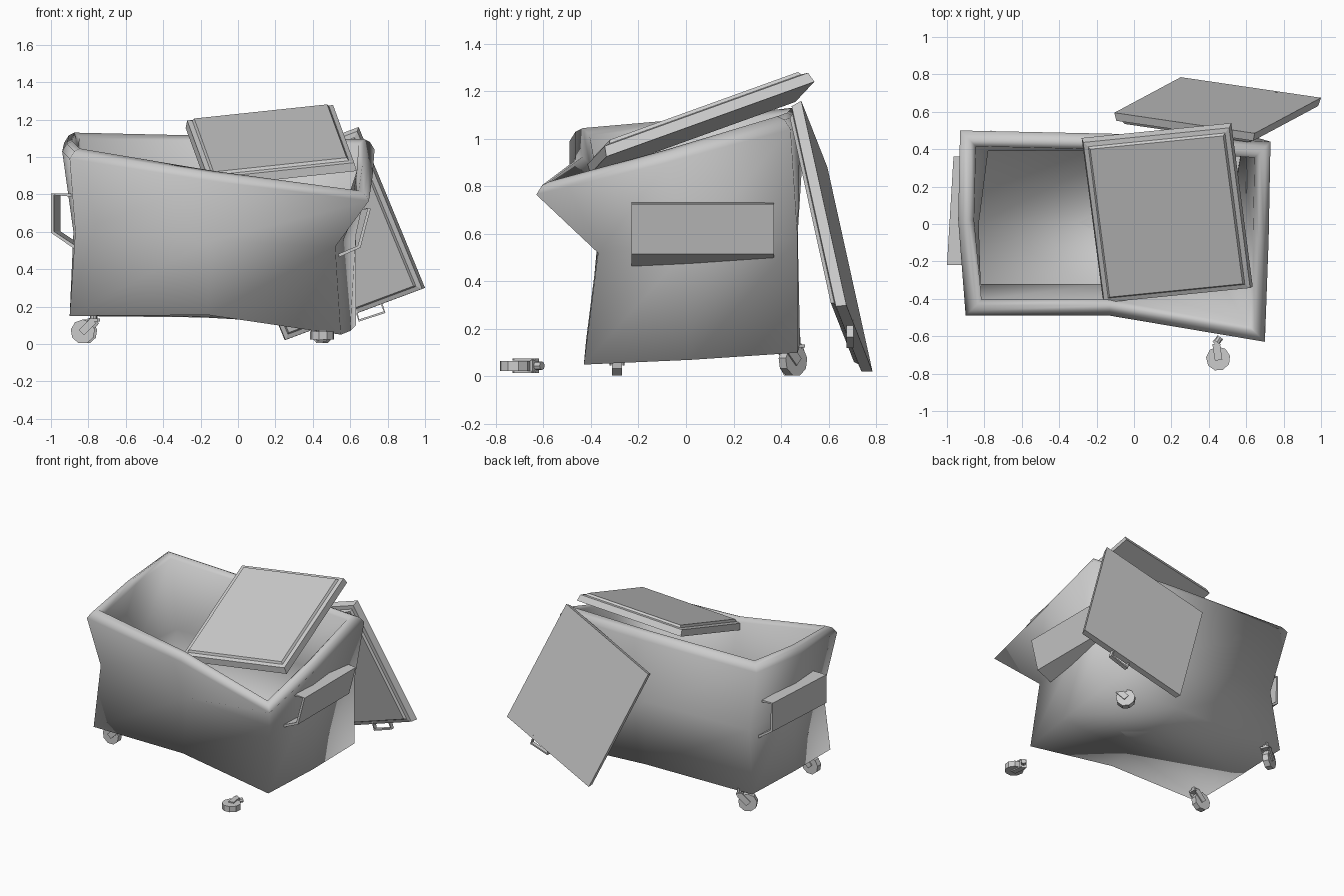
import bpy
import bmesh
from math import radians
from mathutils import Vector, Matrix

cube = bpy.data.objects.get("Cube")
if cube:
    bpy.data.objects.remove(cube)

grey = bpy.data.materials.new("worn_grey")
grey.use_nodes = True
grey.diffuse_color = (0.6, 0.6, 0.6, 1)
grey.node_tree.nodes["Principled BSDF"].inputs["Base Color"].default_value = (0.6, 0.6, 0.6, 1)


def finish(name, bm, smooth=None):
    bmesh.ops.recalc_face_normals(bm, faces=bm.faces)
    mesh = bpy.data.meshes.new(name)
    bm.to_mesh(mesh)
    bm.free()
    mesh.materials.append(grey)
    ob = bpy.data.objects.new(name, mesh)
    bpy.context.collection.objects.link(ob)
    if smooth:
        bpy.ops.object.select_all(action='DESELECT')
        bpy.context.view_layer.objects.active = ob
        ob.select_set(True)
        bpy.ops.object.shade_smooth_by_angle(angle=radians(smooth))
    return ob


def loft(bm, rings):
    """Bridge closed rings of points, capping both ends."""
    loops = [[bm.verts.new(p) for p in ring] for ring in rings]
    n = len(loops[0])
    for a, b in zip(loops, loops[1:]):
        for i in range(n):
            j = (i + 1) % n
            bm.faces.new((a[i], a[j], b[j], b[i]))
    bm.faces.new(loops[0])
    bm.faces.new(loops[-1])


# Crumpled bin: rings of corners and side midpoints, counterclockwise from front right
SIDES = [(-1, -1), (0, -1), (1, -1), (1, 0), (1, 1), (0, 1), (-1, 1), (-1, 0)]
base = [(-.9, -.41, .15), (-.16, -.42, .155), (.55, -.43, .05), (.6, .02, .07),
        (.63, .47, .1), (0, .48, .14), (-.88, .48, .15), (-.9, 0, .15)]
waist = [(-.87, -.37, .6), (-.15, -.37, .55), (.52, -.37, .52), (.56, .02, .55),
         (.63, .47, .58), (0, .47, .6), (-.83, .44, .6), (-.88, 0, .6)]
rim = [(-.9, -.49, .99), (-.13, -.49, .87), (.7, -.63, .765), (.72, -.08, .9),
       (.73, .44, 1.04), (0, .48, 1.055), (-.93, .5, 1.075), (-.94, .02, 1.03)]


def inset(ring, d, dz):
    return [(x - d * sx, y - d * sy, z + dz) for (x, y, z), (sx, sy) in zip(ring, SIDES)]


bm = bmesh.new()
loft(bm, [base, waist, rim, inset(rim, .025, .04), inset(rim, .055, .055),
          inset(rim, .085, .025), inset(waist, .05, 0), inset(base, .06, .03)])
finish("bin_body", bm, 100)


# Lids: flat underside, stepped panel on the outer face
def lid(name, corner, along, across):
    o, u, v = Vector(corner), Vector(along), Vector(across)
    n = u.cross(v).normalized()
    un, vn = u.normalized(), v.normalized()
    bm = bmesh.new()
    rings = []
    for d, h in [(0, 0), (.01, .045), (.035, .05), (.045, .065)]:
        rings.append([o + n * h + u * a + v * b + un * d * (1 - 2 * a) + vn * d * (1 - 2 * b)
                      for a, b in ((0, 0), (1, 0), (1, 1), (0, 1))])
    loft(bm, rings)
    finish(name, bm)


lid("resting_lid", (-.165, -.415, .84), (.8, .08, .085), (-.115, .875, .315))
lid("fallen_lid", (.25, .785, .02), (.75, -.11, .28), (-.355, -.19, .86))


# Bent strips extruded along y
def strip(name, path, width, t, lean=0):
    """Extrude an open x-z path with thickness t; lean shifts the far end in x."""
    pts = [Vector((x, 0, z)) for x, z in path]
    inner = []
    for i, p in enumerate(pts):
        d = (pts[min(i + 1, len(pts) - 1)] - pts[max(i - 1, 0)]).normalized()
        inner.append(p + Vector((-d.z, 0, d.x)) * t)
    bm = bmesh.new()
    a0, a1, b0, b1 = [[bm.verts.new(p + Vector((dx, y, 0))) for p in row]
                      for row in (pts, inner) for y, dx in zip(width, (0, lean))]
    for i in range(len(pts) - 1):
        j = i + 1
        for p, q in ((a0, a1), (a1, b1), (b1, b0), (b0, a0)):
            bm.faces.new((p[i], p[j], q[j], q[i]))
    for i in (0, -1):
        bm.faces.new((a0[i], a1[i], b1[i], b0[i]))
    return finish(name, bm)


# Lifting pockets on both ends
strip("right_fork_pocket", [(-.88, .805), (-1, .805), (-1, .595), (-.87, .505)], (-.22, .36), .018, .035)
strip("left_fork_pocket", [(.6, .735), (.71, .725), (.655, .515), (.52, .455)], (-.23, .37), -.018)

# Pull handle on the lower edge of the fallen lid
handle = strip("lid_handle", [(-.075, .02), (-.075, -.055), (.075, -.055), (.075, .02)], (-.015, .015), .012)
handle.matrix_world = Matrix.Translation((.70, .69, .195)) @ Matrix.Rotation(radians(-18), 4, 'Y')


# Swivel casters: faceted wheel, leaning fork, mounting stem
def caster(name, matrix):
    bm = bmesh.new()
    bmesh.ops.create_cone(bm, cap_ends=True, segments=9, radius1=.065, radius2=.065, depth=.042,
                          matrix=Matrix.Translation((0, 0, .066)) @ Matrix.Rotation(radians(90), 4, 'X'))
    for y in (-.027, .027):
        m = (Matrix.Translation((.025, y, .093)) @ Matrix.Rotation(radians(45), 4, 'Y')
             @ Matrix.Diagonal((.04, .008, .09, 1)))
        bmesh.ops.create_cube(bm, size=1, matrix=m)
    bmesh.ops.create_cube(bm, size=1, matrix=Matrix.Translation((.055, 0, .128))
                          @ Matrix.Diagonal((.045, .062, .014, 1)))
    bmesh.ops.create_cone(bm, cap_ends=True, segments=8, radius1=.018, radius2=.018, depth=.035,
                          matrix=Matrix.Translation((.058, 0, .148)))
    ob = finish(name, bm)
    ob.matrix_world = matrix


for name, spot, turn in (("front_right_caster", (-.83, -.29, 0), 0),
                         ("back_right_caster", (-.82, .44, 0), 25),
                         ("back_left_caster", (.45, .45, 0), -45)):
    caster(name, Matrix.Translation(spot) @ Matrix.Rotation(radians(turn), 4, 'Z'))
caster("loose_caster", Matrix.Translation((.45, -.72, .045)) @ Matrix.Rotation(radians(-36), 4, 'Z')
       @ Matrix.Rotation(radians(-90), 4, 'X') @ Matrix.Rotation(radians(180), 4, 'Z')
       @ Matrix.Translation((0, 0, -.066)))
